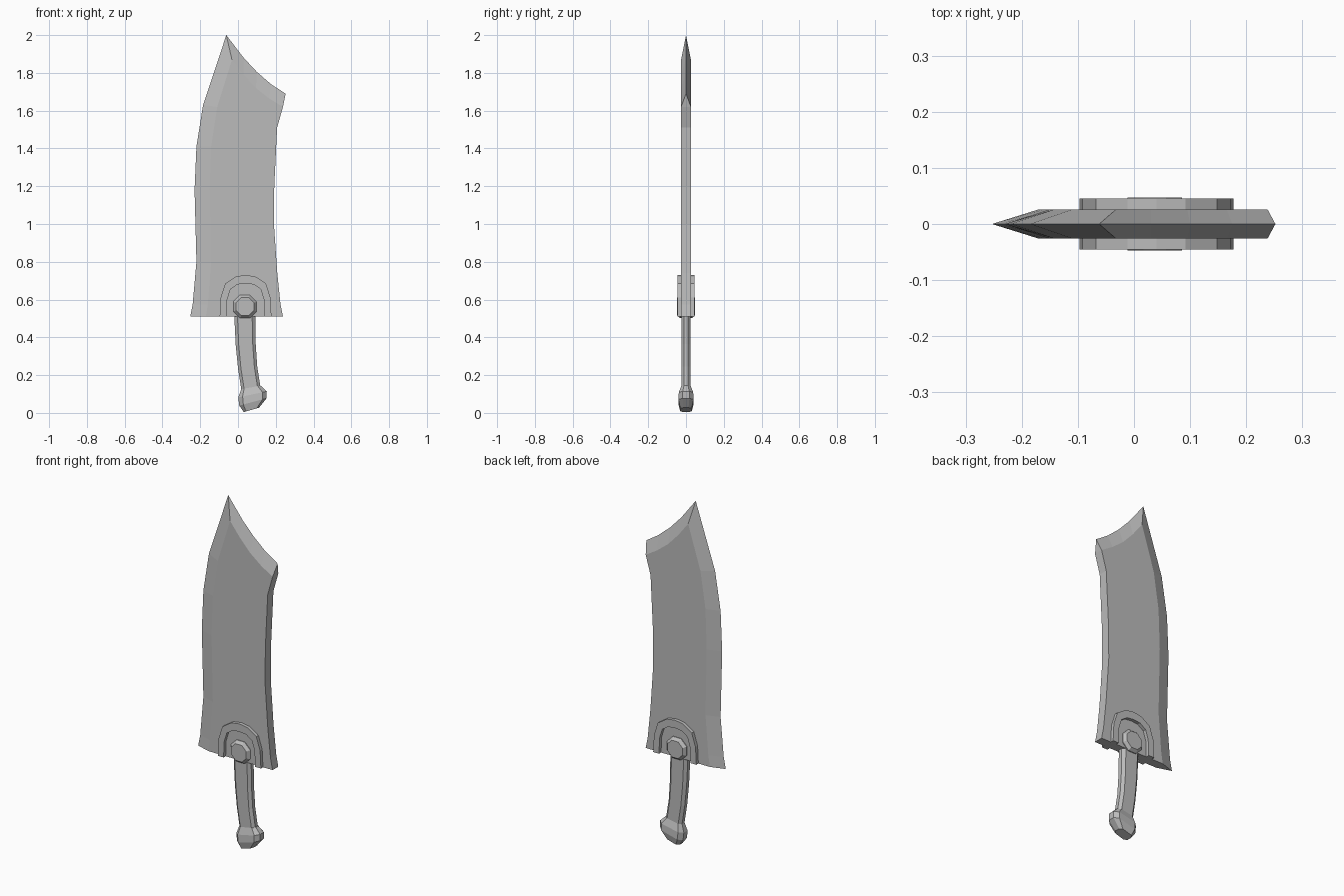
import bpy, bmesh, math
from mathutils import Vector

cube = bpy.data.objects.get("Cube")
if cube:
    bpy.data.objects.remove(cube)

steel = bpy.data.materials.new("steel_grey")
steel.use_nodes = True
GREY = (0.5, 0.5, 0.5, 1)
steel.diffuse_color = GREY
steel.node_tree.nodes["Principled BSDF"].inputs["Base Color"].default_value = GREY


def finish(name, bm):
    bmesh.ops.remove_doubles(bm, verts=bm.verts, dist=0.0005)
    bmesh.ops.recalc_face_normals(bm, faces=bm.faces)
    mesh = bpy.data.meshes.new(name)
    bm.to_mesh(mesh)
    bm.free()
    mesh.materials.append(steel)
    obj = bpy.data.objects.new(name, mesh)
    bpy.context.collection.objects.link(obj)
    return obj


def face(bm, points):
    return bm.faces.new([bm.verts.new(p) for p in points])


def at(points, y):
    return [Vector((x, y, z)) for x, z in points]


def strip(bm, a, b):
    """Quads between two matching rows of points."""
    for i in range(len(a) - 1):
        face(bm, [a[i], a[i + 1], b[i + 1], b[i]])


def loft(name, rings):
    """Skin closed rings of equal length and cap both ends."""
    bm = bmesh.new()
    for a, b in zip(rings, rings[1:]):
        strip(bm, a + a[:1], b + b[:1])
    face(bm, rings[0])
    face(bm, rings[-1])
    return finish(name, bm)


# Blade: sharp left and top edges, flat spine on the other side
HALF = 0.026
cutting_edge = [(-0.253, 0.51), (-0.24, 0.575), (-0.22, 0.8), (-0.23, 1.18),
                (-0.22, 1.41), (-0.185, 1.63), (-0.062, 2.0)]
cutting_inner = [(-0.17, 0.51), (-0.16, 0.575), (-0.142, 0.8), (-0.15, 1.18),
                 (-0.142, 1.41), (-0.11, 1.62), (-0.032, 1.87)]
top_edge = [(-0.062, 2.0), (0.03, 1.88), (0.1, 1.805), (0.175, 1.74), (0.252, 1.69)]
top_inner = [(-0.032, 1.87), (0.03, 1.79), (0.095, 1.72), (0.165, 1.665), (0.238, 1.62)]
spine = [(0.238, 1.62), (0.207, 1.51), (0.192, 1.2), (0.19, 1.0),
         (0.208, 0.74), (0.225, 0.575), (0.238, 0.51)]
bm = bmesh.new()
for y in (-HALF, HALF):
    strip(bm, at(cutting_edge, 0), at(cutting_inner, y))
    strip(bm, at(top_edge, 0), at(top_inner, y))
    face(bm, at(cutting_inner + top_inner[1:] + spine[1:], y))
strip(bm, at(spine, -HALF), at(spine, HALF))
face(bm, at(top_edge[-1:], 0) + at(spine[:1], -HALF) + at(spine[:1], HALF))
face(bm, at(cutting_edge[:1], 0) + at([cutting_inner[0], spine[-1]], -HALF)
     + at([spine[-1], cutting_inner[0]], HALF))
finish("blade", bm)

# Guard: a raised arch band on each side of the blade
CX = 0.04
half_outer = [(0.137, 0.51), (0.132, 0.61), (0.108, 0.685), (0.052, 0.722), (0, 0.73)]
half_inner = [(0.1, 0.51), (0.097, 0.6), (0.08, 0.655), (0.043, 0.68), (0, 0.685)]


def arch(half):
    return ([(CX - x, z) for x, z in half]
            + [(CX + x, z) for x, z in reversed(half[:-1])])


outer, inner = arch(half_outer), arch(half_inner)
for side, name in ((-1, "front_guard_arch"), (1, "back_guard_arch")):
    low, high = side * 0.02, side * 0.045
    bm = bmesh.new()
    for y in (low, high):
        strip(bm, at(outer, y), at(inner, y))
    for row in (outer, inner):
        strip(bm, at(row, low), at(row, high))
    for i in (0, -1):
        face(bm, at([outer[i], inner[i]], low) + at([inner[i], outer[i]], high))
    finish(name, bm)


# Pivot bolt: chamfered octagon passing through the blade
def octagon(radius, y):
    angles = [math.pi / 8 + i * math.pi / 4 for i in range(8)]
    return [Vector((0.037 + radius * math.cos(a), y, 0.563 + radius * math.sin(a)))
            for a in angles]


loft("pivot_bolt", [octagon(r, y) for r, y in
                    ((0.052, -0.047), (0.067, -0.03), (0.067, 0.03), (0.052, 0.047))])


# Handle and pommel: chamfered sections swept down a gentle curve
def section(x, z, width, depth, tilt):
    t = math.radians(tilt)
    across = Vector((math.cos(t), 0, math.sin(t)))
    out = Vector((0, 1, 0))
    shape = [(1, 0.45), (0.7, 1), (-0.7, 1), (-1, 0.45),
             (-1, -0.45), (-0.7, -1), (0.7, -1), (1, -0.45)]
    return [Vector((x, 0, z)) + across * width * a + out * depth * b for a, b in shape]


loft("handle", [section(*s) for s in (
    (0.036, 0.56, 0.055, 0.025, 0), (0.037, 0.48, 0.055, 0.025, 2),
    (0.041, 0.36, 0.053, 0.025, 4), (0.051, 0.24, 0.051, 0.025, 7),
    (0.069, 0.125, 0.051, 0.025, 10))])
loft("pommel", [section(*s) for s in (
    (0.069, 0.135, 0.053, 0.025, 10), (0.077, 0.098, 0.077, 0.038, 12),
    (0.079, 0.058, 0.075, 0.04, 15), (0.071, 0.016, 0.042, 0.03, 16))])
